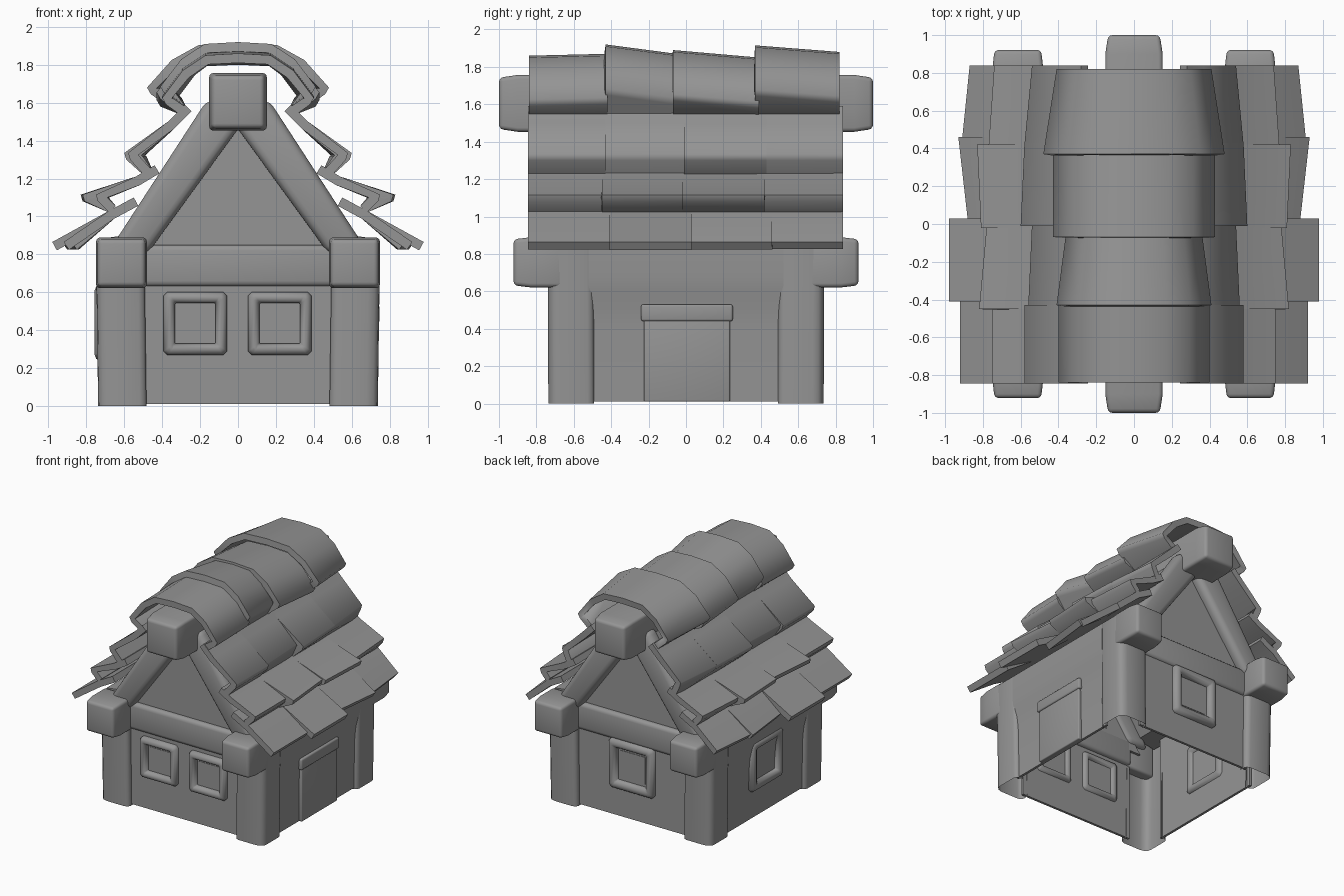
import bpy, bmesh, math
from mathutils import Matrix

if "Cube" in bpy.data.objects:
    bpy.data.objects.remove(bpy.data.objects["Cube"])

GREY = (0.3, 0.3, 0.3, 1)
mat = bpy.data.materials.new("plain_grey")
mat.use_nodes = True
mat.diffuse_color = GREY
mat.node_tree.nodes["Principled BSDF"].inputs["Base Color"].default_value = GREY


def finish(name, bm, mirror="", bevel=0, thick=0, angle=35):
    """Turn a bmesh into a shaded object, mirrored on the given axes."""
    me = bpy.data.meshes.new(name)
    bm.to_mesh(me)
    bm.free()
    ob = bpy.data.objects.new(name, me)
    bpy.context.collection.objects.link(ob)
    me.materials.append(mat)
    if bevel:
        m = ob.modifiers.new("bevel", "BEVEL")
        m.width, m.segments = bevel, 3
    if mirror:
        m = ob.modifiers.new("mirror", "MIRROR")
        m.use_axis = ["X" in mirror, "Y" in mirror, False]
    if thick:
        m = ob.modifiers.new("solid", "SOLIDIFY")
        m.thickness, m.offset = thick, -1
    bpy.ops.object.select_all(action="DESELECT")
    bpy.context.view_layer.objects.active = ob
    ob.select_set(True)
    bpy.ops.object.convert(target="MESH")
    bpy.ops.object.shade_smooth_by_angle(angle=math.radians(angle))


def block(x, y, z):
    """Bmesh box from ranges."""
    bm = bmesh.new()
    bmesh.ops.create_cube(bm, size=1)
    for v in bm.verts:
        for i, (lo, hi) in enumerate((x, y, z)):
            v.co[i] = lo if v.co[i] < 0 else hi
    return bm


def prism(name, pts, y0, y1, bevel=0, mirror=""):
    """Extrude an x-z outline along y."""
    bm = bmesh.new()
    f = bm.faces.new([bm.verts.new((x, y0, z)) for x, z in pts])
    ext = bmesh.ops.extrude_face_region(bm, geom=[f])["geom"]
    for v in ext:
        if isinstance(v, bmesh.types.BMVert):
            v.co.y = y1
    bmesh.ops.recalc_face_normals(bm, faces=bm.faces)
    finish(name, bm, mirror, bevel)


def loft(a, b):
    """Open strip between two rows of points."""
    bm = bmesh.new()
    va = [bm.verts.new(p) for p in a]
    vb = [bm.verts.new(p) for p in b]
    for i in range(len(a) - 1):
        bm.faces.new((va[i], va[i + 1], vb[i + 1], vb[i]))
    return bm


def roof_piece(name, a, b, y0, y1, thick):
    """Folded roof sheet between two x-z profiles, on both slopes."""
    bm = loft([(x, y0, z) for x, z in a], [(x, y1, z) for x, z in b])
    finish(name, bm, "X", thick=thick, angle=75)


# walls, open underneath; the sides swell out to meet the eave beams
finish("end_wall", block((-0.52, 0.52), (-0.69, -0.67), (0.01, 0.8)), "Y")
prism("side_wall", [(0.71, 0.01), (0.715, 0.4), (0.725, 0.52), (0.742, 0.61),
                    (0.75, 0.68), (0.75, 0.87), (0.69, 0.87), (0.69, 0.01)],
      -0.52, 0.52, mirror="X")
prism("gable", [(-0.6, 0.75), (0.6, 0.75), (0, 1.52)], -0.67, -0.64, mirror="Y")
prism("attic_lining", [(0.74, 0.85), (0.74, 0.88), (0.6, 0.9), (0.14, 1.58),
                       (0.12, 1.56), (0.58, 0.88)], -0.65, 0.65, mirror="X")

# hollow corner posts with rounded uprights, slightly narrower at the foot
POST = [(0.495, -0.67), (0.495, -0.71), (0.505, -0.73), (0.53, -0.74), (0.69, -0.74),
        (0.725, -0.73), (0.745, -0.71), (0.75, -0.68), (0.75, -0.53),
        (0.743, -0.508), (0.725, -0.495), (0.69, -0.495)]
post = loft([(x - 0.012, y + 0.004, 0) for x, y in POST], [(x, y, 0.87) for x, y in POST])
finish("corner_post", post, "XY", angle=60)


# beams with tapered outer ends, running from y0 to y1
def beam(name, cx, cz, half, stations, mirror):
    bm = bmesh.new()
    last = None
    for y, s in stations:
        ring = [bm.verts.new((cx + sx * half * s, y, cz + sz * half * s))
                for sx, sz in ((-1, -1), (1, -1), (1, 1), (-1, 1))]
        if last is None:
            bm.faces.new(ring)
        else:
            for i in range(4):
                bm.faces.new((last[i], last[i - 1], ring[i - 1], ring[i]))
        last = ring
    bm.faces.new(last)
    bmesh.ops.recalc_face_normals(bm, faces=bm.faces)
    finish(name, bm, mirror, 0.022)


beam("eave_beam_end", 0.615, 0.755, 0.134,
     ((-0.922, 0.92), (-0.83, 1), (-0.66, 1)), "XY")
beam("ridge_beam", 0, 1.605, 0.152,
     ((-1, 0.9), (-0.9, 1), (0.9, 1), (1, 0.9)), "")

# gable timbers
finish("tie_beam", block((-0.52, 0.52), (-0.71, -0.64), (0.63, 0.85)), "Y", 0.03)
prism("rafter", [(0.48, 0.8), (0.68, 0.82), (0.16, 1.62), (-0.05, 1.53)],
      -0.745, -0.62, 0.045, "XY")


# windows: soft square frame around a thin pane
def window(name, x, y, z, half, turn):
    place = Matrix.Translation((x, y, z)) @ Matrix.Rotation(turn, 4, "Z")
    bar = half * 0.18
    bm = bmesh.new()
    rings = []
    n = 10
    for sx, sz in ((-1, -1), (1, -1), (1, 1), (-1, 1)):
        # two rings per corner, trimming first one side and then the other
        for trim_z in ((1, 0) if sx == sz else (0, 1)):
            ring = []
            for k in range(n):
                t = math.tau * (k + 0.5) / n
                r = half - bar + bar * math.cos(t) * 1.05
                cut = 0.005 + 0.25 * (r - half + 2 * bar)
                ring.append(bm.verts.new((sx * (r - cut * (1 - trim_z)),
                                          math.sin(t) * 0.045,
                                          sz * (r - cut * trim_z))))
            rings.append(ring)
    for i in range(len(rings)):
        for k in range(n):
            bm.faces.new((rings[i - 1][k], rings[i][k],
                          rings[i][(k + 1) % n], rings[i - 1][(k + 1) % n]))
    bmesh.ops.recalc_face_normals(bm, faces=bm.faces)
    bm.transform(place)
    finish(name + "_frame", bm, angle=60)
    bm = bmesh.new()
    bmesh.ops.create_cube(bm, size=1)
    bm.transform(place @ Matrix.Diagonal((half * 1.1, 0.008, half * 1.1, 1)))
    finish(name + "_pane", bm)


window("front_window_right", -0.225, -0.69, 0.435, 0.167, 0)
window("front_window_left", 0.22, -0.69, 0.435, 0.167, 0)
window("back_window", 0, 0.69, 0.44, 0.205, math.pi)
window("left_side_window", -0.712, 0, 0.44, 0.205, math.pi / 2)

# door and lintel on one side
finish("door", block((0.7, 0.738), (-0.225, 0.235), (0.01, 0.46)), bevel=0.008)
finish("door_lintel", block((0.7, 0.748), (-0.24, 0.25), (0.44, 0.53)), bevel=0.012)

# ridge caps: y range, then half width and top height at each end
for y0, y1, w0, w1, z0, z1 in (
        (-0.84, -0.42, 0.40, 0.40, 1.86, 1.87),
        (-0.43, -0.05, 0.41, 0.36, 1.92, 1.87),
        (-0.07, 0.39, 0.43, 0.43, 1.89, 1.85),
        (0.37, 0.82, 0.48, 0.41, 1.915, 1.88)):
    ends = []
    for w, z in ((w0, z0), (w1, z1)):
        ends.append([(0, z), (w * 0.43, z - 0.01), (w * 0.73, z - 0.09),
                     (w, z - 0.235), (w - 0.02, z - 0.27), (0.31, 1.54)])
    roof_piece("ridge_cap", ends[0], ends[1], y0, y1, 0.05)

# tile rows: points above the lip, lip height, tuck below, lip reach per tile
ROWS = {
    "upper": ([(0.28, 1.59), (0.37, 1.5)], 1.335, [(0.49, 1.21)],
              [(0.58, 0.58), (0.56, 0.54), (0.60, 0.58), (0.58, 0.54)], -0.02),
    "middle": ([(0.44, 1.27), (0.54, 1.21)], 1.115, [(0.68, 1.02)],
               [(0.75, 0.75), (0.82, 0.78), (0.81, 0.83), (0.77, 0.74)], -0.03),
    "eave": ([(0.55, 1.1), (0.68, 1.03)], 0.865, [],
             [(0.92, 0.92), (0.98, 0.98), (0.88, 0.93), (0.91, 0.87)], 0.01),
}
for row, (above, lip, tuck, reach, shift) in ROWS.items():
    for i, (r0, r1) in enumerate(reach):
        y0 = -0.845 if i == 0 else -0.42 + 0.43 * (i - 1) + shift
        y1 = 0.84 if i == 3 else -0.41 + 0.43 * i + shift
        ends = []
        for r in (r0, r1):
            blunt = [(r - 0.01, lip - 0.035)] if tuck else []
            ends.append(above + [(r, lip)] + blunt + tuck)
        roof_piece(row + "_tile", ends[0], ends[1], y0, y1, 0.05)
